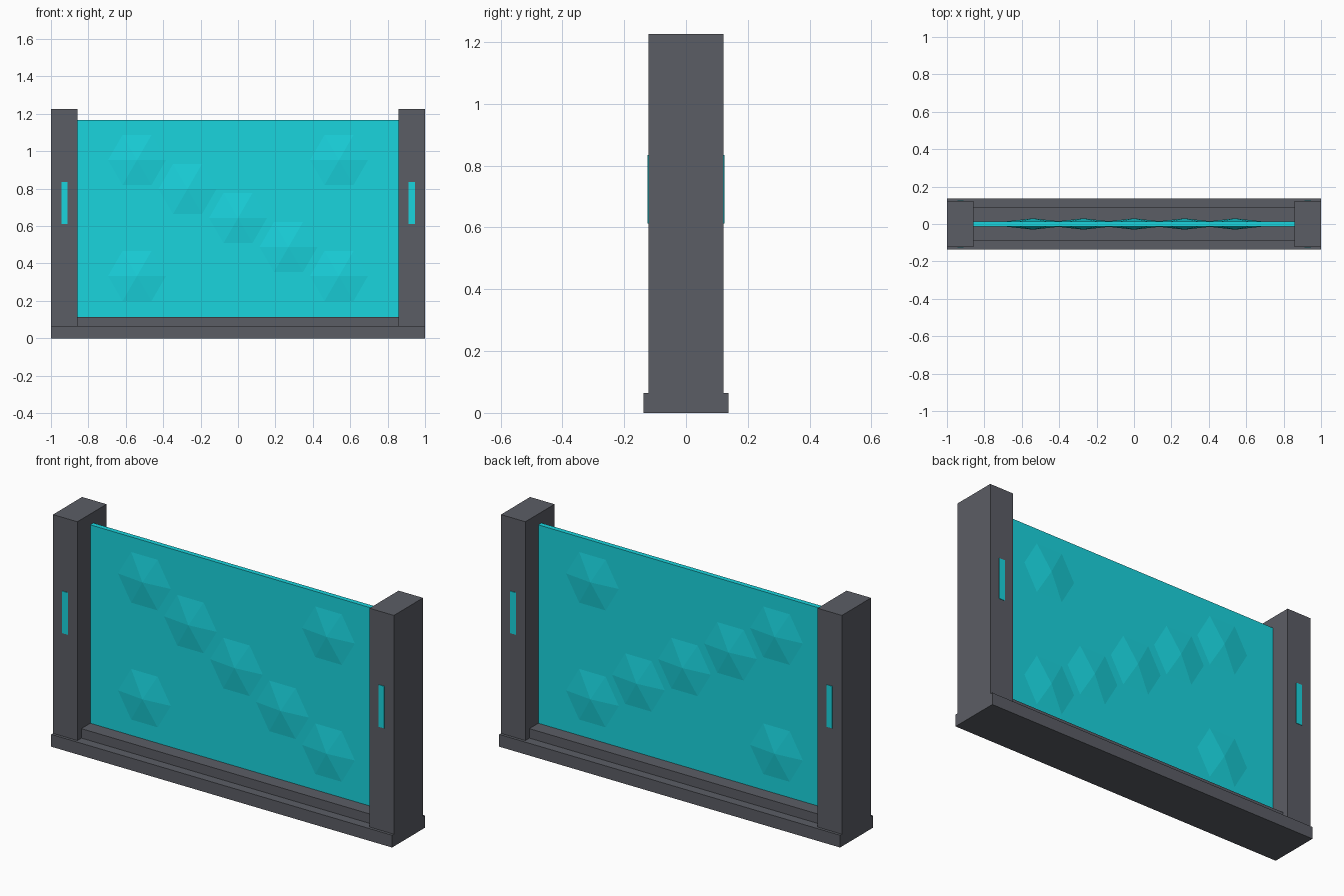
import bpy, bmesh, math
from mathutils import Matrix

if "Cube" in bpy.data.objects:
    bpy.data.objects.remove(bpy.data.objects["Cube"])


def material(name, rgb):
    m = bpy.data.materials.new(name)
    m.diffuse_color = (*rgb, 1)
    m.use_nodes = True
    m.node_tree.nodes["Principled BSDF"].inputs["Base Color"].default_value = m.diffuse_color
    return m


DARK = material("dark_metal", (0.105, 0.11, 0.13))
CYAN = material("cyan_energy", (0.01, 0.66, 0.73))


def finish(name, bm, mat):
    mesh = bpy.data.meshes.new(name)
    bm.to_mesh(mesh)
    bm.free()
    mesh.materials.append(mat)
    ob = bpy.data.objects.new(name, mesh)
    bpy.context.collection.objects.link(ob)
    return ob


def box(name, x, y, z, mat):
    """Box from (min, max) pairs, one per axis."""
    bm = bmesh.new()
    centre = [(a + b) / 2 for a, b in (x, y, z)]
    size = [b - a for a, b in (x, y, z)]
    bmesh.ops.create_cube(bm, size=1, matrix=Matrix.Translation(centre) @ Matrix.Diagonal((*size, 1)))
    return finish(name, bm, mat)


# Base plinth and the raised sill between the posts
box("base", (-1, 1), (-0.137, 0.137), (0, 0.065), DARK)
box("sill", (-0.86, 0.86), (-0.088, 0.088), (0.065, 0.115), DARK)

# Side posts, each with a light strip showing front and back
for side, s in (("left", -1), ("right", 1)):
    box(f"{side}_post", sorted((s * 0.857, s)), (-0.122, 0.122), (0.065, 1.225), DARK)
    box(f"{side}_light_strip", sorted((s * 0.911, s * 0.945)), (-0.1245, 0.1245), (0.612, 0.835), CYAN)

# Barrier panel
box("panel", (-0.857, 0.857), (-0.013, 0.013), (0.115, 1.167), CYAN)

# Shallow six-sided facets, raised on both faces of the panel
centres = [(0.27 * i, 0.643 - 0.155 * i) for i in range(-2, 3)]
centres += [(0.54, 0.953), (-0.54, 0.333)]
for n, (cx, cz) in enumerate(centres, 1):
    for face, s in (("front", 1), ("back", -1)):
        bm = bmesh.new()
        place = Matrix.Translation((cx, -s * 0.0215, cz)) @ Matrix.Rotation(s * math.pi / 2, 4, 'X')
        spin = Matrix.Rotation(math.pi / 6, 4, 'Z')
        bmesh.ops.create_cone(bm, cap_ends=True, segments=6, radius1=0.155, radius2=0, depth=0.017,
                              matrix=place @ spin)
        finish(f"{face}_hex_facet_{n}", bm, CYAN)
